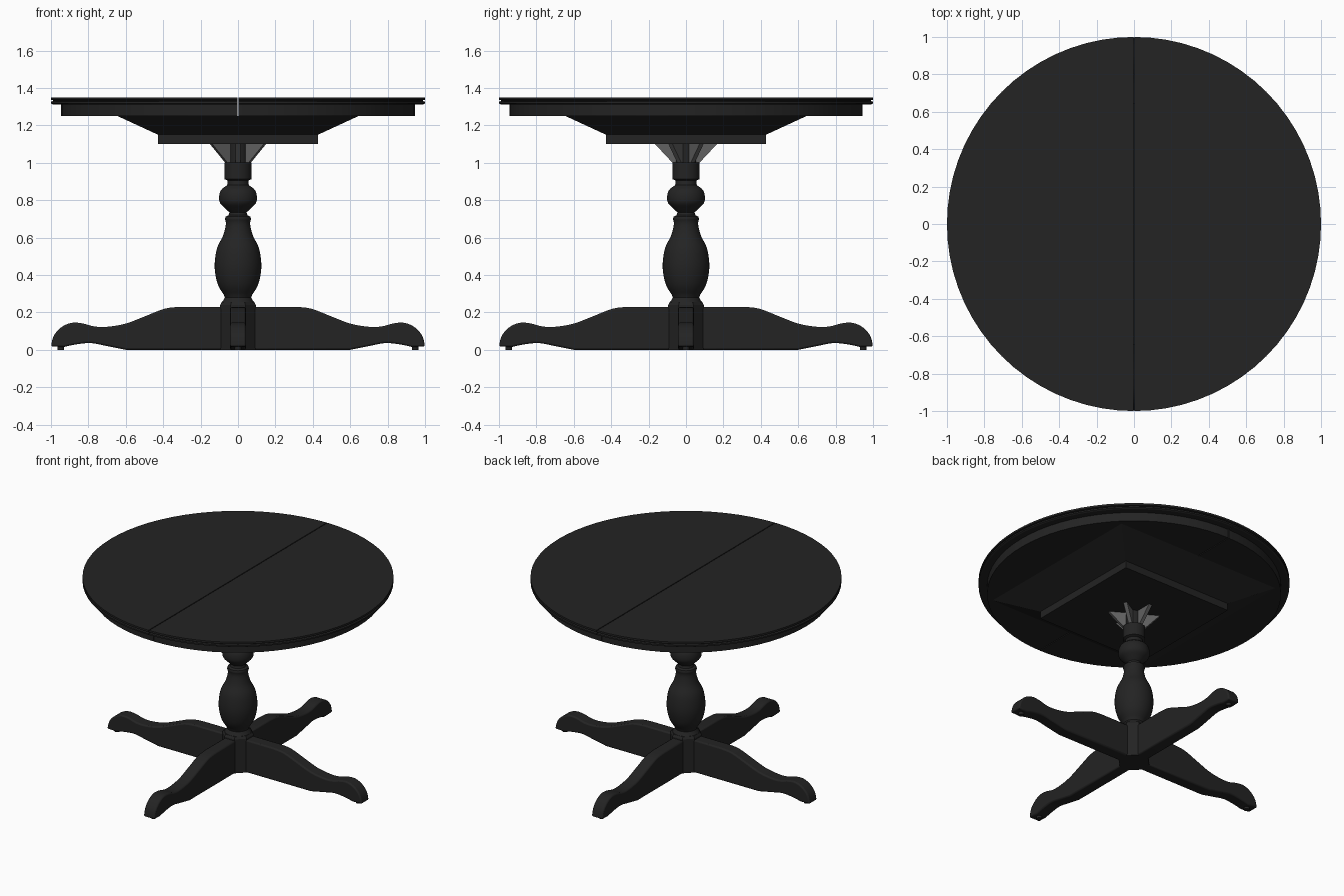
import bpy, bmesh, math
from mathutils import Matrix, Vector

if "Cube" in bpy.data.objects:
    bpy.data.objects.remove(bpy.data.objects["Cube"])


def material(name, c):
    m = bpy.data.materials.new(name)
    m.diffuse_color = (c, c, c, 1)
    m.use_nodes = True
    m.node_tree.nodes["Principled BSDF"].inputs["Base Color"].default_value = m.diffuse_color
    return m


BLACK = material("black wood", 0.017)
GREY = material("grey metal", 0.12)


def finish(name, bm, mat, smooth=None):
    bmesh.ops.recalc_face_normals(bm, faces=bm.faces)
    me = bpy.data.meshes.new(name)
    bm.to_mesh(me)
    bm.free()
    ob = bpy.data.objects.new(name, me)
    bpy.context.collection.objects.link(ob)
    me.materials.append(mat)
    if smooth:
        bpy.ops.object.select_all(action='DESELECT')
        ob.select_set(True)
        bpy.context.view_layer.objects.active = ob
        bpy.ops.object.shade_smooth_by_angle(angle=math.radians(smooth))
    return ob


def lathe(profile, steps):
    """Closed solid of revolution from (radius, z) points."""
    bm = bmesh.new()
    pts = [(0, profile[0][1])] + profile + [(0, profile[-1][1])]
    vs = [bm.verts.new((r, 0, z)) for r, z in pts]
    es = [bm.edges.new(p) for p in zip(vs, vs[1:])]
    bmesh.ops.spin(bm, geom=vs + es, cent=(0, 0, 0), axis=(0, 0, 1),
                   angle=math.tau, steps=steps, use_merge=False)
    bmesh.ops.remove_doubles(bm, verts=bm.verts, dist=1e-5)
    return bm


def smooth_curve(pts, n=4):
    """Catmull-Rom points through a short list of 2D points."""
    p = [Vector(q) for q in [pts[0]] + pts + [pts[-1]]]
    out = []
    for a, b, c, d in zip(p, p[1:], p[2:], p[3:]):
        for i in range(n):
            t = i / n
            out.append(tuple(0.5 * (2 * b + (c - a) * t + (2 * a - 5 * b + 4 * c - d) * t * t
                                    + (3 * b - a - 3 * c + d) * t ** 3)))
    return out + [pts[-1]]


def plate(outline, thick):
    """Extrude an (x, z) outline symmetrically along y."""
    bm = bmesh.new()
    f = bm.faces.new([bm.verts.new((x, -thick / 2, z)) for x, z in outline])
    g = bmesh.ops.extrude_face_region(bm, geom=[f])["geom"]
    bmesh.ops.translate(bm, vec=(0, thick, 0),
                        verts=[v for v in g if isinstance(v, bmesh.types.BMVert)])
    return bm


# Round top in two halves, with a thin open seam between them
top_profile = [(0.945, 1.25), (0.945, 1.312), (0.99, 1.312), (1.0, 1.317), (1.0, 1.327),
               (0.988, 1.33), (0.988, 1.334), (1.0, 1.337), (1.0, 1.35)]
for name, s in (("left_top_half", -1), ("right_top_half", 1)):
    bm = lathe(top_profile, 72)
    cut = bmesh.ops.bisect_plane(bm, geom=bm.verts[:] + bm.edges[:] + bm.faces[:], dist=1e-6,
                                 plane_co=(s * 0.003, 0, 0), plane_no=(-s, 0, 0),
                                 clear_outer=True)["geom_cut"]
    bmesh.ops.holes_fill(bm, edges=[e for e in bm.edges if e.is_boundary], sides=0)
    finish(name, bm, BLACK, 25)

# Square tapered support under the top, ending in a flat plate
bm = bmesh.new()
prev = None
for h, z in ((0.428, 1.10), (0.428, 1.15), (0.645, 1.25)):
    ring = [bm.verts.new((x * h, y * h, z)) for x, y in ((-1, -1), (1, -1), (1, 1), (-1, 1))]
    if prev:
        for i in range(4):
            j = (i + 1) % 4
            bm.faces.new((prev[i], prev[j], ring[j], ring[i]))
    else:
        bm.faces.new(ring)
    prev = ring
bm.faces.new(prev)
finish("top_support", bm, BLACK)

# Turned column
vase = smooth_curve([(0.076, 0.295), (0.108, 0.35), (0.125, 0.44), (0.113, 0.54),
                     (0.080, 0.61), (0.065, 0.67), (0.070, 0.70)])
ball = smooth_curve([(0.046, 0.735), (0.068, 0.755), (0.096, 0.785), (0.101, 0.82),
                     (0.09, 0.855), (0.058, 0.88)])
column = ([(0.09, 0.25), (0.08, 0.262), (0.07, 0.28)] + vase + [(0.066, 0.712), (0.05, 0.72)]
          + ball + [(0.055, 0.905), (0.072, 0.912), (0.072, 1.0), (0.055, 1.0), (0.055, 1.10)])
finish("column", lathe(column, 40), BLACK, 35)

# Eight-sided base block
bm = lathe([(0.103, 0), (0.103, 0.24), (0.094, 0.255)], 8)
bmesh.ops.rotate(bm, verts=bm.verts, matrix=Matrix.Rotation(math.pi / 8, 3, 'Z'))
finish("base_block", bm, BLACK)

# Six grey bracket fins between column and plate
for k in range(6):
    bm = plate([(0.03, 1.0), (0.072, 1.0), (0.166, 1.10), (0.03, 1.10)], 0.025)
    bmesh.ops.rotate(bm, verts=bm.verts, matrix=Matrix.Rotation(math.radians(30 + 60 * k), 3, 'Z'))
    finish(f"bracket_fin_{k + 1}", bm, GREY)

# Four scrolled legs, each with a small foot pad
upper = smooth_curve([(0.30, 0.23), (0.39, 0.22), (0.50, 0.178), (0.60, 0.14), (0.70, 0.123),
                      (0.77, 0.125), (0.83, 0.141), (0.89, 0.144), (0.945, 0.12),
                      (0.985, 0.075), (1.0, 0.018)])
lower = smooth_curve([(0.93, 0.015), (0.87, 0.028), (0.79, 0.036), (0.71, 0.022), (0.60, 0.0)])
for k, side in enumerate(("right", "back", "left", "front")):
    turn = Matrix.Rotation(k * math.pi / 2, 4, 'Z')
    leg = finish(f"{side}_leg", plate([(0.03, 0), (0.03, 0.23)] + upper + lower, 0.085), BLACK, 30)
    leg.matrix_world = turn
    bev = leg.modifiers.new("rounded edges", 'BEVEL')
    bev.width, bev.segments, bev.limit_method = 0.014, 2, 'ANGLE'
    bev.angle_limit = math.radians(50)
    bm = bmesh.new()
    bmesh.ops.create_cone(bm, cap_ends=True, segments=16, radius1=0.018, radius2=0.018, depth=0.03,
                          matrix=turn @ Matrix.Translation((0.947, 0, 0.015)))
    finish(f"{side}_foot_pad", bm, BLACK, 30)
